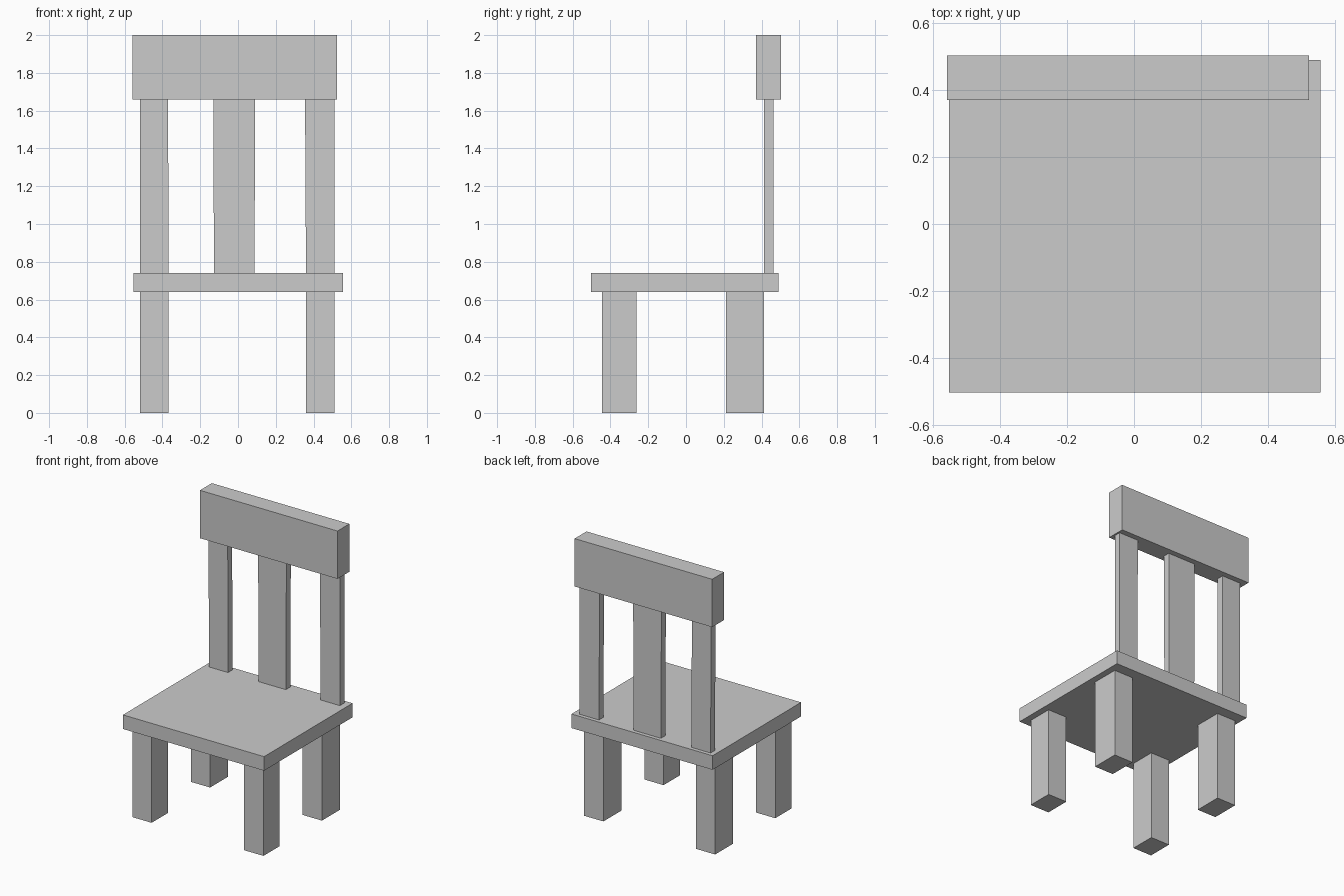
import bpy

if "Cube" in bpy.data.objects:
    bpy.data.objects.remove(bpy.data.objects["Cube"])


def block(name, x, y, z, top_x=None):
    """Box from (min, max) ranges; top_x optionally gives a different width at the top."""
    top_x = top_x or x
    verts = [(px, py, pz)
             for pz, (x0, x1) in zip(z, (x, top_x))
             for px, py in ((x0, y[0]), (x1, y[0]), (x1, y[1]), (x0, y[1]))]
    faces = [(3, 2, 1, 0), (4, 5, 6, 7)]
    faces += [(i, (i + 1) % 4, (i + 1) % 4 + 4, i + 4) for i in range(4)]
    mesh = bpy.data.meshes.new(name)
    mesh.from_pydata(verts, [], faces)
    obj = bpy.data.objects.new(name, mesh)
    bpy.context.collection.objects.link(obj)
    return obj


SEAT_Z = (0.64, 0.74)
CREST_Z = (1.66, 2.0)
LEFT_X = (-0.518, -0.368)
RIGHT_X = (0.36, 0.511)

# Seat board and the thick rail across the top of the back
block("seat", (-0.552, 0.557), (-0.503, 0.49), SEAT_Z)
block("top_rail", (-0.558, 0.523), (0.37, 0.503), CREST_Z)

# Four legs, the back pair slightly deeper
for side, x in (("left", LEFT_X), ("right", RIGHT_X)):
    for end, y in (("front", (-0.444, -0.262)), ("back", (0.212, 0.413))):
        block(f"{end}_{side}_leg", x, y, (0.0, SEAT_Z[0]))

# Upright slats between seat and top rail, very slightly flared
for name, x, top_x in (("left_slat", LEFT_X, (-0.52, -0.37)),
                       ("middle_slat", (-0.127, 0.087), (-0.131, 0.091)),
                       ("right_slat", RIGHT_X, (0.355, 0.511))):
    block(name, x, (0.413, 0.463), (SEAT_Z[1], CREST_Z[0]), top_x)
